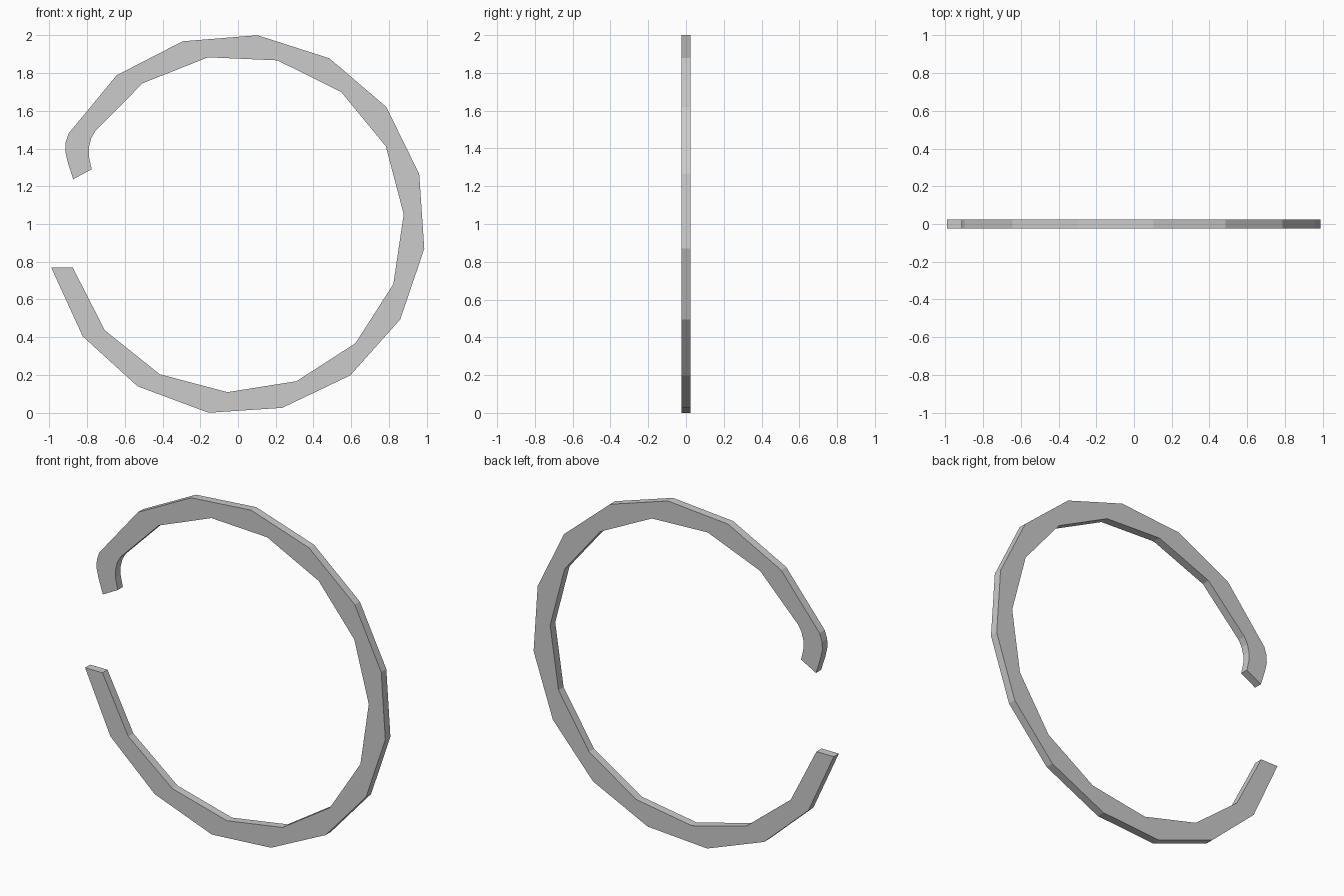
import bpy, bmesh

HALF = 0.024  # half thickness along y

# outer edge of the open ring, lower end round to the hooked upper end (x, z)
outer = [(-0.99, 0.77), (-0.823, 0.405), (-0.532, 0.14), (-0.156, 0.0),
         (0.235, 0.026), (0.595, 0.198), (0.86, 0.495), (0.987, 0.87),
         (0.96, 1.265), (0.786, 1.62), (0.484, 1.878), (0.103, 2.0),
         (-0.293, 1.968), (-0.643, 1.788), (-0.897, 1.48)]
# small curved hook, outside then back along the inside
hook = [(-0.913, 1.433), (-0.915, 1.385), (-0.902, 1.327), (-0.873, 1.237),
        (-0.775, 1.29), (-0.79, 1.358), (-0.79, 1.406), (-0.778, 1.454)]
# inner edge back to the lower end
inner = [(-0.757, 1.491), (-0.505, 1.746), (-0.159, 1.883), (0.209, 1.867),
         (0.548, 1.698), (0.783, 1.412), (0.878, 1.052), (0.823, 0.681),
         (0.622, 0.368), (0.31, 0.167), (-0.056, 0.109), (-0.415, 0.204),
         (-0.706, 0.437), (-0.876, 0.77)]


def extrude_profile(name, profile, half):
    """Flat outline in the xz plane, extruded along y."""
    bm = bmesh.new()
    face = bm.faces.new([bm.verts.new((x, -half, z)) for x, z in profile])
    new = bmesh.ops.extrude_face_region(bm, geom=[face], use_keep_orig=True)["geom"]
    moved = [v for v in new if isinstance(v, bmesh.types.BMVert)]
    bmesh.ops.translate(bm, verts=moved, vec=(0, 2 * half, 0))
    bmesh.ops.recalc_face_normals(bm, faces=bm.faces)
    mesh = bpy.data.meshes.new(name)
    bm.to_mesh(mesh)
    bm.free()
    obj = bpy.data.objects.new(name, mesh)
    bpy.context.collection.objects.link(obj)
    return obj


# open ring with hooked end
extrude_profile("open_ring", outer + hook + inner, HALF)
